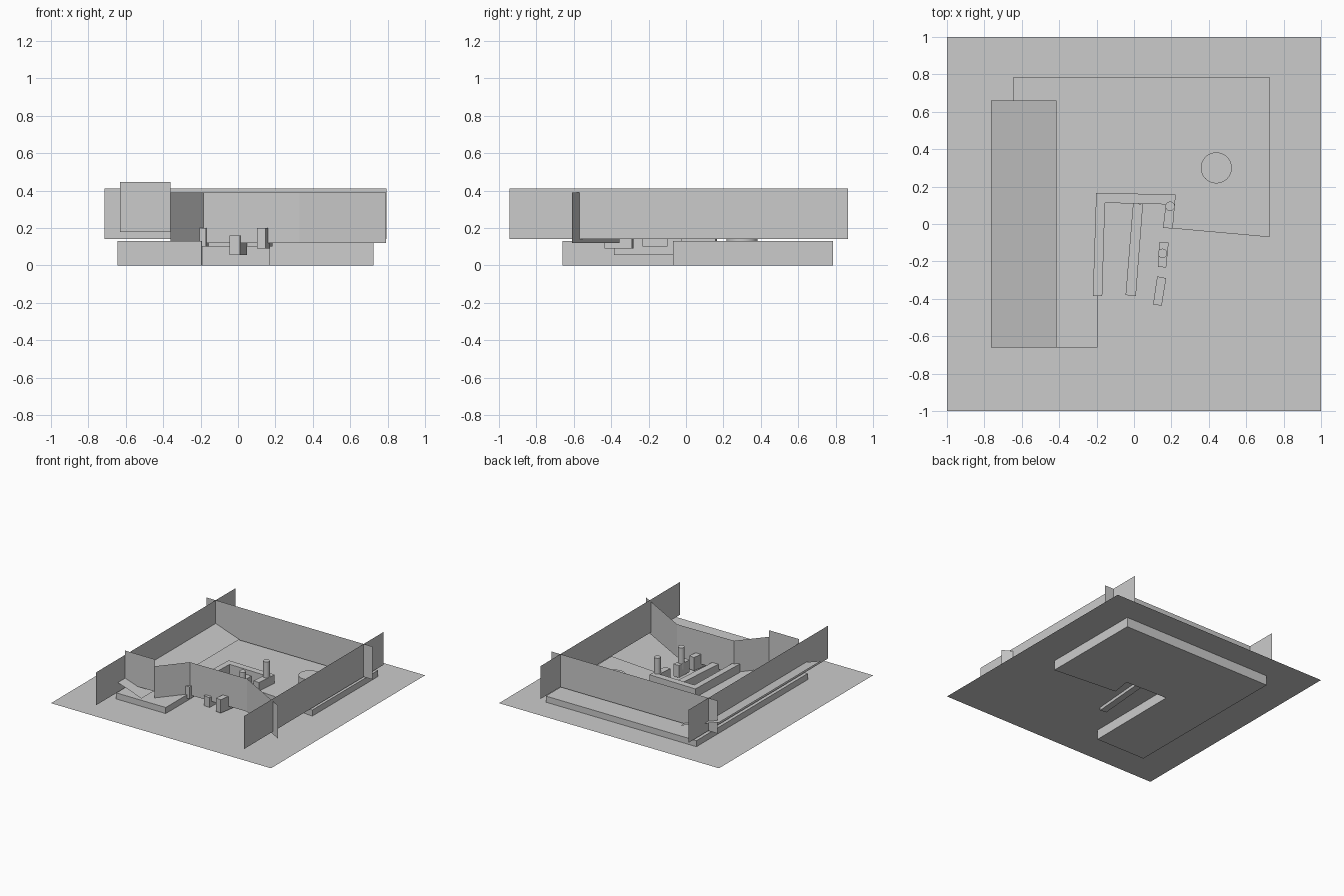
import bpy

if "Cube" in bpy.data.objects:
    bpy.data.objects.remove(bpy.data.objects["Cube"])

def mesh(name, verts, faces):
    me = bpy.data.meshes.new(name)
    me.from_pydata(verts, [], faces)
    me.update()
    ob = bpy.data.objects.new(name, me)
    bpy.context.collection.objects.link(ob)
    return ob

def prism(name, pts, z0, z1):
    """Closed solid from a counter-clockwise plan outline."""
    n = len(pts)
    v = [(x, y, z0) for x, y in pts] + [(x, y, z1) for x, y in pts]
    f = [tuple(reversed(range(n))), tuple(range(n, 2 * n))]
    f += [(i, (i + 1) % n, n + (i + 1) % n, n + i) for i in range(n)]
    return mesh(name, v, f)

def wall(name, path, z0, z1):
    """Thin upright panels along a plan path."""
    n = len(path)
    v = [(x, y, z0) for x, y in path] + [(x, y, z1) for x, y in path]
    return mesh(name, v, [(i, i + 1, n + i + 1, n + i) for i in range(n - 1)])

def cylinder(name, x, y, r, z0, z1):
    bpy.ops.mesh.primitive_cylinder_add(vertices=32, radius=r, depth=z1 - z0,
                                        location=(x, y, (z0 + z1) / 2))
    ob = bpy.context.object
    ob.name = name
    bpy.ops.object.shade_smooth_by_angle()

# ground sheet, crossing the platform part way up
mesh("ground_sheet", [(-1, -1, .08), (1, -1, .08), (1, 1, .08), (-1, 1, .08)], [(0, 1, 2, 3)])

# raised L-shaped platform
prism("platform", [(-.645, -.66), (-.195, -.66), (-.19, .15), (.19, .14), (.165, -.02),
                   (.725, -.07), (.725, .785), (-.645, .785)], 0, .13)

# counter bent round three sides
prism("counter", [(-.22, -.385), (-.17, -.385), (-.155, .113), (.17, .105), (.155, -.02),
                  (.207, -.025), (.223, .157), (-.202, .167)], .10, .20)

# middle bar and small blocks
prism("middle_bar", [(-.045, -.38), (.01, -.385), (.048, .107), (-.005, .11)], .055, .16)
prism("small_block_rear", [(.128, -.23), (.172, -.232), (.185, -.1), (.135, -.1)], .10, .20)
prism("small_block_front", [(.102, -.43), (.148, -.437), (.172, -.29), (.124, -.28)], .09, .20)

# posts and round table
cylinder("post_rear", .193, .095, .025, .15, .33)
cylinder("post_front", .152, -.157, .025, .15, .33)
cylinder("round_table", .44, .30, .083, .10, .20)

# thin enclosing walls
wall("left_wall", [(-.63, -.945), (-.63, .865)], .14, .41)
wall("right_wall", [(.715, -.945), (.715, .865)], .14, .41)
wall("back_wall", [(-.715, .61), (.795, .61)], .14, .41)
wall("front_wall", [(-.36, -.57), (-.185, -.36), (.33, -.355), (.79, -.61)], .12, .39)
wall("front_left_panel", [(-.63, -.565), (-.36, -.565)], .18, .445)

# sloping panel along the left
mesh("sloping_panel", [(-.765, -.66, .265), (-.415, -.66, .145),
                       (-.415, .66, .145), (-.765, .66, .265)], [(0, 1, 2, 3)])
